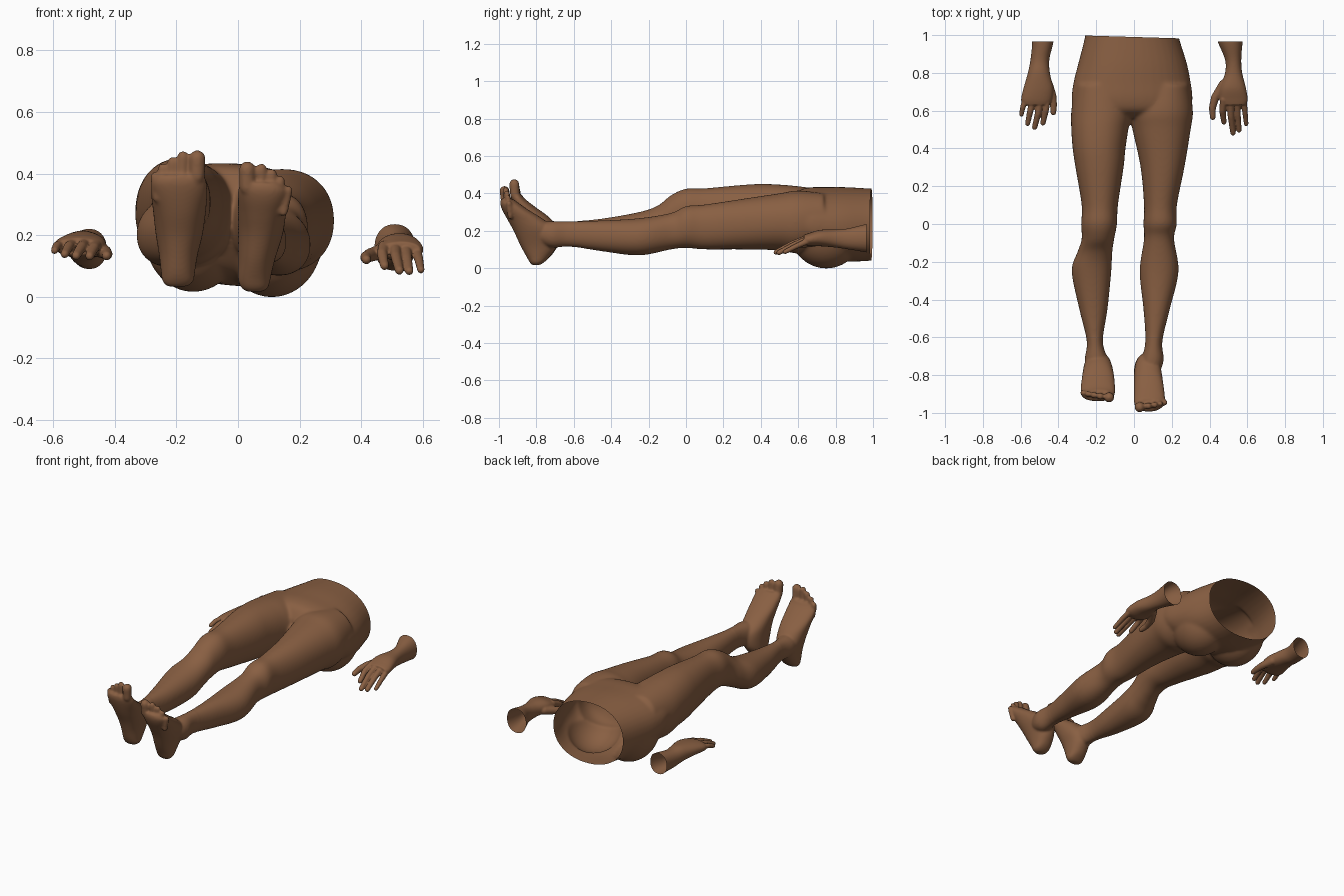
import bpy, bmesh, math
from mathutils import Vector

skin_mat = bpy.data.materials.new("brown_skin")
skin_mat.diffuse_color = (0.25, 0.115, 0.055, 1)


def skin(bm, rings):
    """Bridge rings of points into a closed tube."""
    vs = [[bm.verts.new(p) for p in r] for r in rings]
    n = len(vs[0])
    for a, b in zip(vs, vs[1:]):
        for i in range(n):
            j = (i + 1) % n
            bm.faces.new((a[i], a[j], b[j], b[i]))
    bm.faces.new(vs[0])
    bm.faces.new(vs[-1])


def smooth_path(rows, steps=5):
    """Catmull-Rom interpolation of the section table."""
    out = []
    for i in range(len(rows) - 1):
        p = [Vector(rows[max(0, min(len(rows) - 1, k))]) for k in (i - 1, i, i + 1, i + 2)]
        for s in range(steps):
            t = s / steps
            out.append(0.5 * (2 * p[1] + (p[2] - p[0]) * t
                              + (2 * p[0] - 5 * p[1] + 4 * p[2] - p[3]) * t * t
                              + (3 * p[1] - p[0] - 3 * p[2] + p[3]) * t ** 3))
    return out + [Vector(rows[-1])]


def loft(bm, rows, axis="y", roll=0.0, n=40, power=0.92):
    """Rows hold position along axis, then low/high of the other two axes."""
    rings = []
    for s, a0, a1, b0, b1 in smooth_path(rows):
        ring = []
        for i in range(n):
            t = 2 * math.pi * i / n
            c, d = math.cos(t), math.sin(t)
            c = math.copysign(abs(c) ** power, c)
            d = math.copysign(abs(d) ** power, d)
            a = (a0 + a1) / 2 + (a1 - a0) / 2 * c
            b = (b0 + b1) / 2 + (b1 - b0) / 2 * d + roll * (a1 - a0) / 2 * c
            ring.append((a, s, b) if axis == "y" else (a, b, s))
        rings.append(ring)
    skin(bm, rings)


def capsule(bm, p0, p1, r0, r1, n=16):
    p0, p1 = Vector(p0), Vector(p1)
    d = (p1 - p0).normalized()
    u = d.cross(Vector((0.3, 0.2, 0.9))).normalized()
    v = d.cross(u)
    rings = []
    for p, r, angles in ((p0, r0, (-80, -55, -28, 0)), (p1, r1, (0, 28, 55, 80))):
        for a in map(math.radians, angles):
            c = p + d * r * math.sin(a)
            rings.append([c + r * math.cos(a) * (u * math.cos(2 * math.pi * i / n)
                                                 + v * math.sin(2 * math.pi * i / n)) for i in range(n)])
    skin(bm, rings)


def ball(bm, centre, radii):
    vs = bmesh.ops.create_uvsphere(bm, u_segments=32, v_segments=20, radius=1)["verts"]
    for v in vs:
        v.co = Vector(centre) + Vector(a * b for a, b in zip(v.co, radii))


def finish(bm, name, voxel, cut_co, cut_no, soft_from, soft_steps):
    """Fuse overlapping parts, soften them and cut the end open."""
    bmesh.ops.recalc_face_normals(bm, faces=bm.faces)
    me = bpy.data.meshes.new(name)
    bm.to_mesh(me)
    ob = bpy.data.objects.new(name, me)
    bpy.context.collection.objects.link(ob)
    m = ob.modifiers.new("fuse", "REMESH")
    m.mode = "VOXEL"
    m.voxel_size = voxel
    dg = bpy.context.evaluated_depsgraph_get()
    fused = bpy.data.meshes.new_from_object(ob.evaluated_get(dg))
    ob.modifiers.clear()
    bm.clear()
    bm.from_mesh(fused)
    for k in range(soft_steps):
        vs = [v for v in bm.verts if k < 3 or v.co.y > soft_from]
        bmesh.ops.smooth_vert(bm, verts=vs, factor=0.5, use_axis_x=True, use_axis_y=True, use_axis_z=True)
    bmesh.ops.bisect_plane(bm, geom=bm.verts[:] + bm.edges[:] + bm.faces[:], dist=1e-5,
                           plane_co=cut_co, plane_no=cut_no, clear_outer=True)
    for f in bm.faces:
        f.smooth = True
    bm.to_mesh(fused)
    bm.free()
    ob.data = fused
    fused.name = name
    fused.materials.clear()
    fused.materials.append(skin_mat)


# Hips and buttocks
body = bmesh.new()
loft(body, [(1.06, -.25, .225, .045, .42), (.98, -.262, .24, .04, .425), (.85, -.295, .28, .035, .432),
            (.75, -.32, .3, .05, .432), (.66, -.33, .31, .08, .43), (.6, -.31, .29, .14, .41),
            (.56, -.22, .19, .2, .35)], roll=-0.06)
ball(body, (-.145, .76, .2), (.16, .19, .185))
ball(body, (.11, .75, .185), (.165, .19, .187))

# Legs
loft(body, [(.74, -.31, -.06, .14, .42), (.6, -.332, -.015, .1, .438), (.5, -.332, -.03, .12, .447),
            (.4, -.325, -.045, .13, .45), (.3, -.31, -.055, .145, .445), (.1, -.277, -.085, .175, .427),
            (0, -.28, -.09, .19, .425), (-.08, -.277, -.105, .17, .39), (-.15, -.3, -.115, .14, .335),
            (-.25, -.33, -.12, .1, .3), (-.45, -.29, -.14, .1, .265), (-.62, -.25, -.165, .12, .25),
            (-.72, -.26, -.14, .12, .25), (-.8, -.24, -.15, .14, .24)])
loft(body, [(.74, .03, .29, .12, .4), (.6, -.025, .312, .08, .415), (.5, -.008, .3, .095, .4),
            (.3, .035, .267, .1, .37), (.1, .053, .227, .1, .34), (0, .05, .227, .108, .332),
            (-.08, .053, .212, .1, .295), (-.25, .03, .236, .068, .267), (-.45, .05, .19, .09, .255),
            (-.62, .06, .15, .115, .25), (-.72, .04, .157, .11, .25), (-.8, .03, .13, .14, .24)])

# Feet, soles facing forward
loft(body, [(.033, -.23, -.165, -.8, -.765), (.05, -.245, -.145, -.815, -.74), (.08, -.25, -.14, -.83, -.71),
            (.14, -.257, -.13, -.85, -.675), (.2, -.267, -.115, -.872, -.68), (.27, -.275, -.105, -.905, -.73),
            (.33, -.282, -.1, -.928, -.81), (.37, -.28, -.102, -.938, -.86), (.395, -.265, -.11, -.935, -.88)], axis="z")
loft(body, [(.016, .03, .08, -.82, -.785), (.03, .01, .098, -.835, -.76), (.06, 0, .106, -.852, -.73),
            (.12, 0, .12, -.885, -.69), (.2, 0, .145, -.922, -.69), (.26, 0, .155, -.955, -.76),
            (.31, 0, .163, -.982, -.84), (.345, 0, .16, -.993, -.89), (.37, .008, .135, -.99, -.925)], axis="z")

# Toes: root x, tip x, tip height, radius
for toes, root, slope, y0 in (
        ([(-.133, -.132, .476, .027), (-.18, -.179, .474, .018), (-.212, -.213, .455, .0165),
          (-.24, -.245, .433, .0155), (-.263, -.27, .405, .015)], .085, -.005, -.913),
        ([(.03, .03, .44, .027), (.075, .076, .433, .018), (.103, .11, .416, .0165),
          (.128, .138, .392, .0155), (.148, .163, .36, .015)], .085, -.008, -.962)):
    for k, (x0, x1, top, r) in enumerate(toes):
        yy = y0 + 0.006 * k
        capsule(body, (x0, yy - .002, top - root), (x1, yy + slope, top - r), r * .95, r)

finish(body, "hips_and_legs", 0.0065, (0, .99, 0), (.03, 1, 0), -0.6, 14)


def hand(name, wrist, digits, cut):
    bm = bmesh.new()
    loft(bm, wrist, n=28)
    for pts, r in digits:
        for k in range(len(pts) - 1):
            capsule(bm, pts[k], pts[k + 1], r * (1 - .14 * k), r * (.86 - .14 * k))
    finish(bm, name, 0.004, (0, cut, 0), (0, 1, 0), 0.68, 7)


# Hands with cut forearms: thumb, then index to little finger
hand("left_hand",
     [(1.02, .425, .585, .075, .24), (.96, .445, .575, .085, .235), (.87, .482, .568, .1, .213),
      (.8, .482, .573, .11, .206), (.72, .455, .593, .117, .205), (.66, .452, .602, .118, .188),
      (.63, .465, .592, .125, .178)],
     [([(.475, .74, .15), (.43, .67, .135), (.415, .615, .128), (.417, .565, .12)], .026),
      ([(.475, .66, .163), (.468, .6, .14), (.476, .54, .1)], .02),
      ([(.51, .66, .162), (.513, .57, .13), (.524, .482, .085)], .02),
      ([(.545, .66, .158), (.549, .58, .125), (.556, .497, .083)], .019),
      ([(.58, .66, .148), (.588, .59, .118), (.594, .53, .087)], .017)], .965)
hand("right_hand",
     [(1.02, -.55, -.42, .085, .225), (.96, -.54, -.427, .09, .22), (.87, -.548, -.448, .1, .21),
      (.8, -.562, -.445, .115, .215), (.72, -.585, -.428, .125, .21), (.66, -.598, -.435, .13, .2),
      (.63, -.59, -.45, .135, .19)],
     [([(-.455, .74, .155), (-.433, .68, .145), (-.426, .63, .138), (-.427, .59, .133)], .026),
      ([(-.46, .66, .168), (-.468, .6, .158), (-.482, .535, .132)], .02),
      ([(-.497, .66, .172), (-.508, .585, .162), (-.526, .512, .133)], .02),
      ([(-.535, .66, .172), (-.55, .595, .163), (-.563, .532, .138)], .019),
      ([(-.573, .66, .168), (-.588, .62, .165), (-.596, .58, .15)], .017)], .965)
